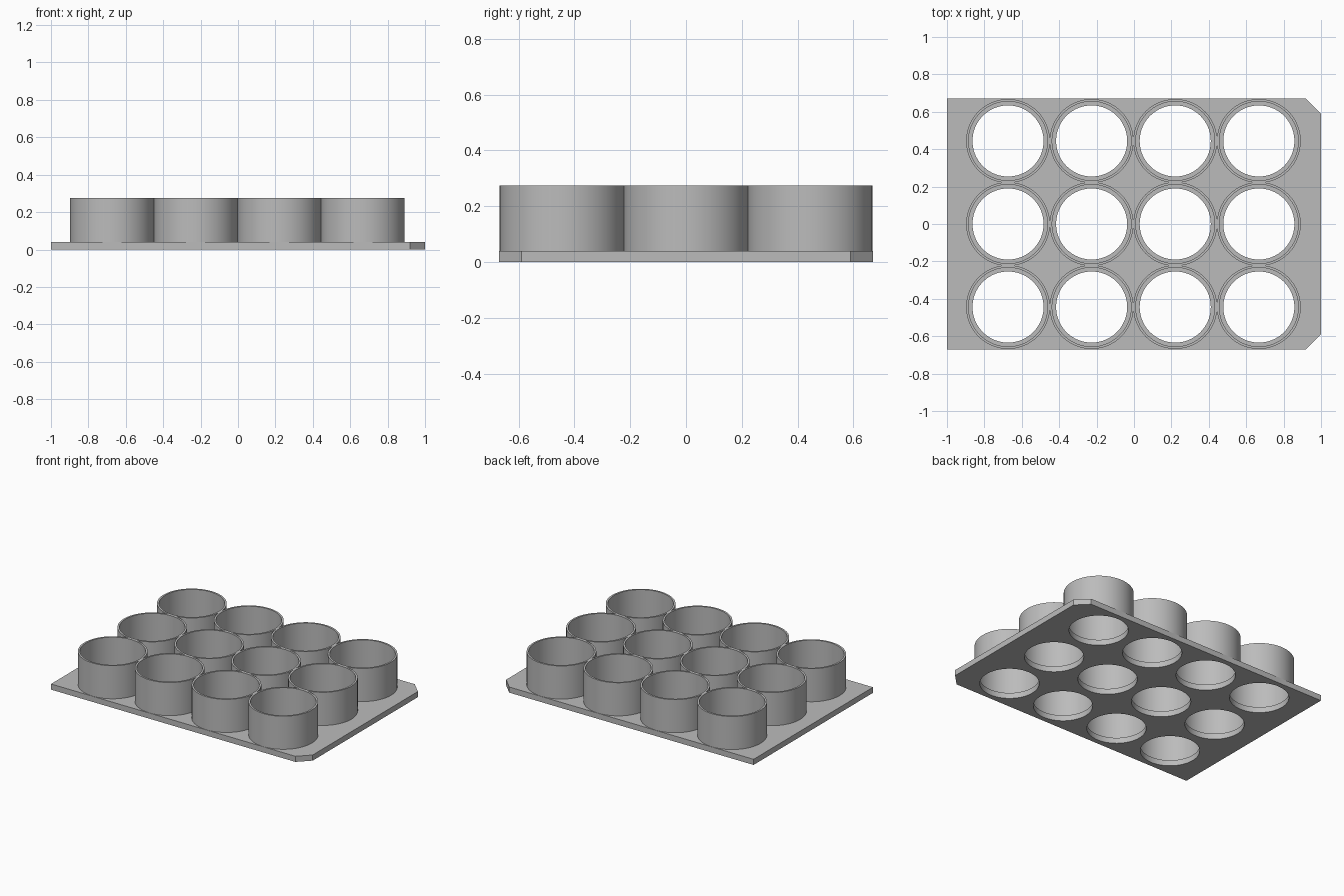
import bpy, bmesh
from math import radians

if "Cube" in bpy.data.objects:
    bpy.data.objects.remove(bpy.data.objects["Cube"], do_unlink=True)

PLATE_TOP, RING_TOP = 0.04, 0.275
HOLE_R, INNER_R, OUTER_R = 0.19, 0.211, 0.224
HALF_X, HALF_Y, CHAMFER = 1.0, 0.67, 0.08
PITCH_X, PITCH_Y, SHIFT_X = 0.447, 0.444, -0.003
SEGMENTS = 96

grey = bpy.data.materials.new("light grey")
grey.use_nodes = True
colour = (0.5, 0.5, 0.5, 1)
grey.diffuse_color = colour
grey.node_tree.nodes["Principled BSDF"].inputs["Base Color"].default_value = colour


def make_object(name, bm):
    """Turn a bmesh into a grey object and make it active."""
    bmesh.ops.recalc_face_normals(bm, faces=bm.faces)
    mesh = bpy.data.meshes.new(name)
    bm.to_mesh(mesh)
    bm.free()
    mesh.materials.append(grey)
    obj = bpy.data.objects.new(name, mesh)
    bpy.context.collection.objects.link(obj)
    bpy.ops.object.select_all(action='DESELECT')
    obj.select_set(True)
    bpy.context.view_layer.objects.active = obj
    return obj


def lathe(bm, profile, x, y):
    """Spin a closed (radius, height) profile about a vertical axis."""
    verts = [bm.verts.new((x + r, y, z)) for r, z in profile]
    edges = [bm.edges.new((a, b)) for a, b in zip(verts, verts[1:] + verts[:1])]
    made = bmesh.ops.spin(bm, geom=verts + edges, cent=(x, y, 0), axis=(0, 0, 1),
                          angle=radians(360), steps=SEGMENTS, use_merge=True)
    bmesh.ops.remove_doubles(bm, verts=bm.verts, dist=1e-5)


centres = [(SHIFT_X + (col - 1.5) * PITCH_X, (row - 1) * PITCH_Y)
           for row in range(3) for col in range(4)]

# Base plate with two clipped corners on the +x side
bm = bmesh.new()
outline = [(-HALF_X, -HALF_Y), (HALF_X - CHAMFER, -HALF_Y), (HALF_X, -HALF_Y + CHAMFER),
           (HALF_X, HALF_Y - CHAMFER), (HALF_X - CHAMFER, HALF_Y), (-HALF_X, HALF_Y)]
face = bm.faces.new([bm.verts.new((x, y, 0)) for x, y in outline])
top = bmesh.ops.extrude_face_region(bm, geom=[face])["geom"]
bmesh.ops.translate(bm, vec=(0, 0, PLATE_TOP),
                    verts=[v for v in top if isinstance(v, bmesh.types.BMVert)])
plate = make_object("base_plate", bm)

# Cutter for the round holes through the plate
bm = bmesh.new()
for x, y in centres:
    hole = bmesh.ops.create_cone(bm, cap_ends=True, segments=SEGMENTS,
                                 radius1=HOLE_R, radius2=HOLE_R, depth=0.3)
    bmesh.ops.translate(bm, verts=hole["verts"], vec=(x, y, 0))
cutter = make_object("hole_cutter", bm)
cutter.hide_render = True

bpy.context.view_layer.objects.active = plate
cut = plate.modifiers.new("holes", 'BOOLEAN')
cut.operation, cut.solver, cut.object = 'DIFFERENCE', 'EXACT', cutter
bpy.ops.object.modifier_apply(modifier=cut.name)
bpy.data.objects.remove(cutter, do_unlink=True)
bpy.ops.object.select_all(action='DESELECT')
plate.select_set(True)
bpy.ops.object.shade_smooth_by_angle(angle=radians(30))

# Thin-walled round wells, seated slightly into the plate
for number, (x, y) in enumerate(centres, 1):
    bm = bmesh.new()
    seat = PLATE_TOP - 0.005
    lathe(bm, [(INNER_R, seat), (OUTER_R, seat), (OUTER_R, RING_TOP), (INNER_R, RING_TOP)], x, y)
    make_object(f"well_ring_{number}", bm)
    bpy.ops.object.shade_smooth_by_angle(angle=radians(30))
